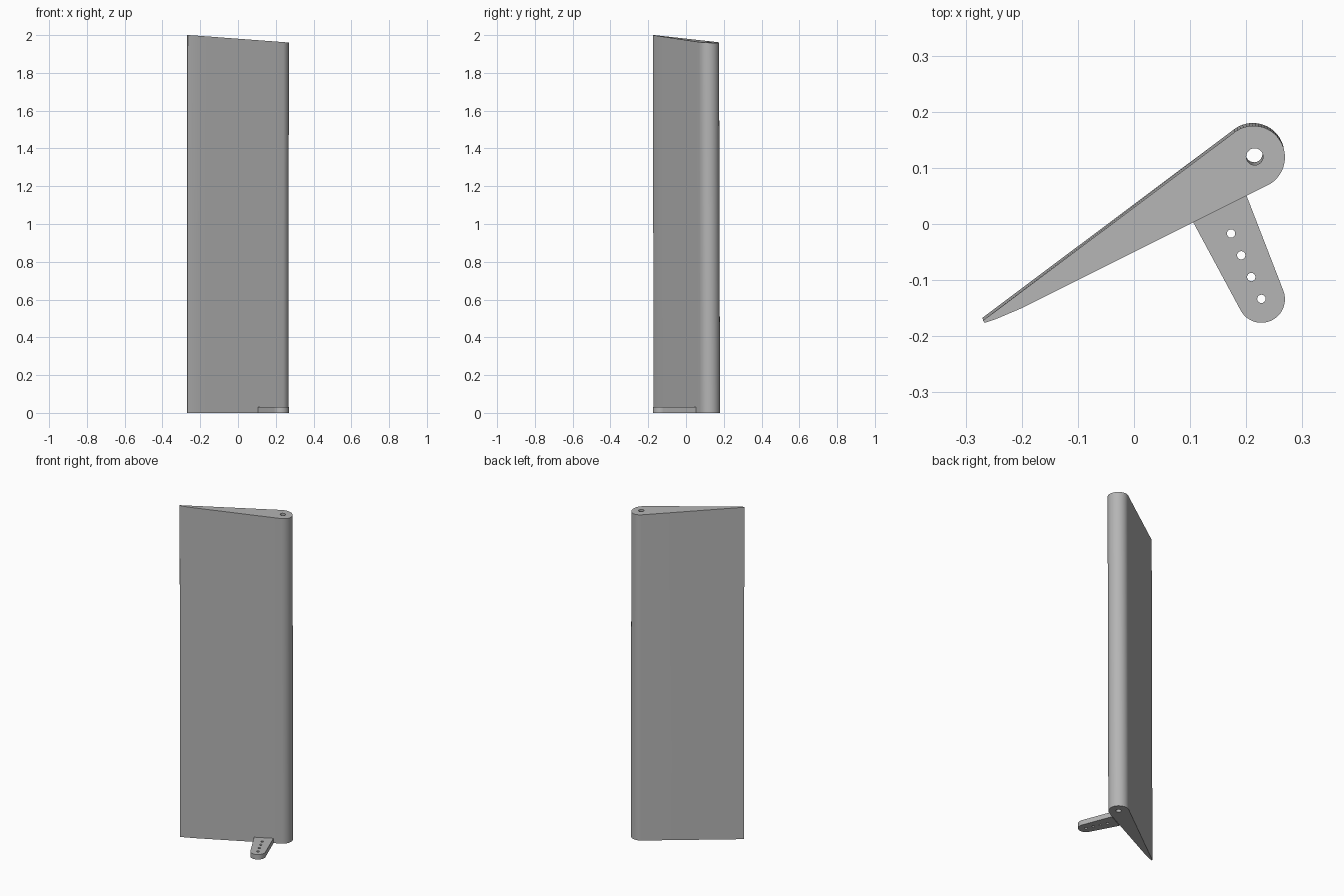
import bpy, bmesh, math

if "Cube" in bpy.data.objects:
    bpy.data.objects.remove(bpy.data.objects["Cube"])

grey = bpy.data.materials.new("plain grey")
grey.diffuse_color = (0.46, 0.46, 0.46, 1)
grey.use_nodes = True
grey.node_tree.nodes["Principled BSDF"].inputs["Base Color"].default_value = grey.diffuse_color


def arc(cx, cy, r, a0, a1, n):
    """Points on an arc, angles in degrees."""
    return [(cx + r * math.cos(math.radians(a0 + (a1 - a0) * i / n)),
             cy + r * math.sin(math.radians(a0 + (a1 - a0) * i / n)))
            for i in range(n + 1)]


def hole(cx, cy, r, n=24):
    return arc(cx, cy, r, 0, 360, n)[:-1]


def extrude_outline(name, loops, place_top, place_bottom):
    """Fill an outline with holes, extrude it and place both ends."""
    bm = bmesh.new()
    edges = []
    for loop in loops:
        vs = [bm.verts.new((x, y, 0)) for x, y in loop]
        edges += [bm.edges.new((vs[i - 1], vs[i])) for i in range(len(vs))]
    bmesh.ops.triangle_fill(bm, edges=edges, use_beauty=True)
    bottom = list(bm.verts)
    res = bmesh.ops.extrude_face_region(bm, geom=list(bm.faces), use_keep_orig=True)
    top = [g for g in res["geom"] if isinstance(g, bmesh.types.BMVert)]
    for v in top:
        v.co = place_top(v.co.x, v.co.y)
    for v in bottom:
        v.co = place_bottom(v.co.x, v.co.y)
    bmesh.ops.recalc_face_normals(bm, faces=bm.faces)
    me = bpy.data.meshes.new(name)
    bm.to_mesh(me)
    bm.free()
    me.materials.append(grey)
    ob = bpy.data.objects.new(name, me)
    bpy.context.collection.objects.link(ob)
    bpy.ops.object.select_all(action='DESELECT')
    ob.select_set(True)
    bpy.context.view_layer.objects.active = ob
    bpy.ops.object.shade_smooth_by_angle(angle=math.radians(30))
    return ob


# Blade: rounded nose, tapering to a thin trailing edge, slightly leaning
nose = arc(0.213, 0.119, 0.056, -62, 127, 32)
tail = [(-0.269, -0.172), (-0.266, -0.176), (-0.245, -0.169), (-0.20, -0.150),
        (-0.15, -0.125), (-0.05, -0.075), (0.10, 0.0), (0.20, 0.05)]
extrude_outline(
    "blade", [nose + tail, hole(0.215, 0.12, 0.015)],
    lambda x, y: (x, y, 1.979 - 0.067 * (0.84 * x + 0.54 * y)),
    lambda x, y: (x - 0.001, y + 0.005, 0))

# Control arm: flat tapered lever with a row of four holes
arm = [(0.20, 0.052), (0.105, 0.004)] + arc(0.227, -0.134, 0.042, 209, 380, 24)
holes = [hole(0.173 + 0.018 * i, -0.017 - 0.0388 * i, 0.0075, 16) for i in range(4)]
extrude_outline("control_arm", [arm] + holes,
                lambda x, y: (x, y, 0.03), lambda x, y: (x, y, 0))
